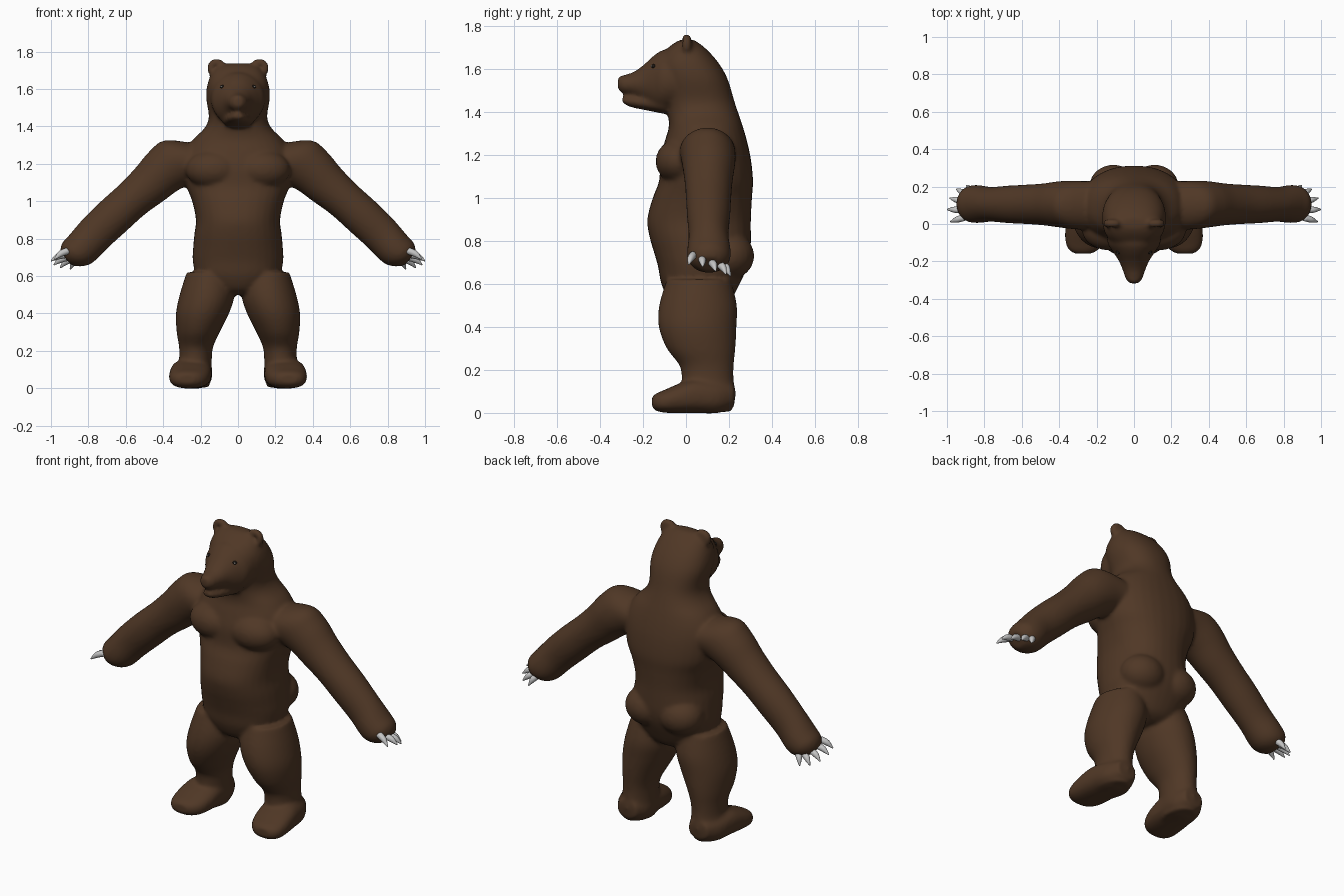
import bpy, bmesh, math
from mathutils import Vector, Matrix
from mathutils.bvhtree import BVHTree

cube = bpy.data.objects.get("Cube")
if cube:
    bpy.data.objects.remove(cube, do_unlink=True)

X, Y, Z = Vector((1, 0, 0)), Vector((0, 1, 0)), Vector((0, 0, 1))


def material(name, rgb, rough):
    m = bpy.data.materials.new(name)
    m.use_nodes = True
    m.diffuse_color = (*rgb, 1)
    node = m.node_tree.nodes["Principled BSDF"]
    node.inputs["Base Color"].default_value = (*rgb, 1)
    node.inputs["Roughness"].default_value = rough
    return m


fur = material("brown fur", (0.08, 0.039, 0.019), 0.8)
horn = material("claw grey", (0.55, 0.55, 0.55), 0.5)
dark = material("eye black", (0.012, 0.009, 0.007), 0.4)
pale = material("eye white", (0.6, 0.57, 0.52), 0.5)


def spline(rows, steps):
    """Catmull-Rom interpolation between rows of numbers."""
    out = []
    for i in range(len(rows) - 1):
        a, b, c, d = (rows[max(0, min(len(rows) - 1, i + k))] for k in (-1, 0, 1, 2))
        for s in range(steps):
            t = s / steps
            out.append([q + t * (r - p) / 2 + t * t * (p - 2.5 * q + 2 * r - w / 2)
                        + t ** 3 * (1.5 * (q - r) + (w - p) / 2)
                        for p, q, r, w in zip(a, b, c, d)])
    return out + [list(rows[-1])]


def loft(bm, rows, u, v, side=1, power=2.0, seg=32, steps=4):
    """Rows are x, y, z, radius along u, radius along v."""
    rings = []
    for x, y, z, ru, rv in spline(rows, steps):
        ring = []
        for k in range(seg):
            a = math.tau * k / seg
            c, s = math.cos(a), math.sin(a)
            p = (Vector((x, y, z)) + u * ru * math.copysign(abs(c) ** (2 / power), c)
                 + v * rv * math.copysign(abs(s) ** (2 / power), s))
            p.x *= side
            ring.append(bm.verts.new(p))
        rings.append(ring)
    faces = [bm.faces.new(rings[0]), bm.faces.new(rings[-1])]
    for r, q in zip(rings, rings[1:]):
        for k in range(seg):
            n = (k + 1) % seg
            faces.append(bm.faces.new((r[k], r[n], q[n], q[k])))
    bmesh.ops.recalc_face_normals(bm, faces=faces)


def ball(bm, pos, size, seg=24):
    bmesh.ops.create_uvsphere(bm, u_segments=seg, v_segments=seg // 2, radius=1,
                              matrix=Matrix.Translation(pos) @ Matrix.Diagonal((*size, 1)))


def finish(bm, name, mat):
    me = bpy.data.meshes.new(name)
    bm.to_mesh(me)
    bm.free()
    me.materials.append(mat)
    me.polygons.foreach_set("use_smooth", [True] * len(me.polygons))
    ob = bpy.data.objects.new(name, me)
    bpy.context.scene.collection.objects.link(ob)
    return ob


bm = bmesh.new()

# Torso, neck and skull: height, half width, front, back
trunk = [(.50, .08, -.03, .16), (.53, .15, -.08, .21), (.60, .22, -.115, .25),
         (.68, .242, -.13, .285), (.75, .24, -.15, .30), (.82, .234, -.17, .302),
         (.90, .225, -.18, .302), (1.0, .245, -.155, .307), (1.08, .275, -.125, .312),
         (1.18, .29, -.12, .302), (1.26, .28, -.10, .285), (1.33, .24, -.08, .265),
         (1.39, .18, -.085, .245), (1.45, .156, -.10, .225), (1.55, .17, -.12, .195),
         (1.62, .165, -.13, .157), (1.68, .142, -.10, .107), (1.72, .105, -.055, .06),
         (1.737, .05, -.02, .03)]
loft(bm, [(0, (f + b) / 2, z, w, (b - f) / 2) for z, w, f, b in trunk], X, Y, power=2.25)

# Muzzle, lower jaw and nose
loft(bm, [(0, 0, 1.56, .15, .14), (0, -.1, 1.545, .142, .145), (0, -.15, 1.535, .112, .127),
          (0, -.2, 1.532, .08, .084), (0, -.25, 1.53, .06, .053),
          (0, -.295, 1.528, .044, .042), (0, -.318, 1.53, .024, .024)], X, Z)
loft(bm, [(0, -.1, 1.43, .09, .04), (0, -.2, 1.442, .066, .032),
          (0, -.26, 1.448, .047, .025), (0, -.297, 1.455, .024, .013)], X, Z)
ball(bm, (0, -.298, 1.545), (.034, .021, .026))

across = Vector((.66, 0, .75))
for s in (1, -1):
    # Arm with paw
    loft(bm, [(.1, .1, 1.19, .15, .13), (.285, .1, 1.213, .152, .13), (.385, .105, 1.17, .132, .125),
              (.475, .105, 1.088, .116, .113), (.565, .105, 1.01, .105, .106),
              (.665, .105, .92, .105, .101), (.765, .105, .825, .102, .093),
              (.84, .107, .745, .097, .102), (.888, .107, .713, .082, .092),
              (.92, .107, .692, .048, .055)], across, Y, side=s)
    # Leg: height, centre, half width, front, back
    leg = [(.62, .15, .125, -.09, .21), (.50, .165, .147, -.125, .237), (.40, .19, .142, -.127, .235),
           (.30, .213, .115, -.09, .23), (.22, .224, .091, -.03, .222), (.15, .228, .088, -.02, .222),
           (.08, .235, .095, -.02, .232), (.005, .235, .08, -.01, .21)]
    loft(bm, [(c, (f + b) / 2, z, w, (b - f) / 2) for z, c, w, f, b in leg], X, Y, side=s)
    # Foot
    loft(bm, [(.235, .225, .08, .06, .05), (.24, .15, .073, .1, .073), (.25, .05, .079, .11, .08),
              (.256, -.03, .068, .112, .069), (.264, -.1, .054, .102, .053),
              (.27, -.14, .05, .077, .04), (.272, -.158, .05, .045, .024)],
         X, Z, side=s, power=2.5)
    # Chest and rump swellings
    ball(bm, (s * .13, -.03, 1.17), (.15, .112, .105))
    ball(bm, (s * .11, .2, .73), (.13, .118, .11))
    # Ear rim and its hollow back
    rim = [(.115 + .034 * math.cos(a), .002, 1.712 + .034 * math.sin(a))
           for a in (math.tau * k / 14 for k in range(14))]
    for p in rim:
        ball(bm, (s * p[0], p[1], p[2]), (.019, .023, .019), 12)
    ball(bm, (s * .115, .012, 1.712), (.038, .016, .038))

# Fuse everything into one smooth skin
body = finish(bm, "body", fur)
mod = body.modifiers.new("fuse", 'REMESH')
mod.mode = 'VOXEL'
mod.voxel_size = .0105
mod.use_smooth_shade = True
mod = body.modifiers.new("soften", 'SMOOTH')
mod.factor = .5
mod.iterations = 9
dg = bpy.context.evaluated_depsgraph_get()
skin = bpy.data.meshes.new_from_object(body.evaluated_get(dg))
body.modifiers.clear()
body.data = skin
skin.materials.clear()
skin.materials.append(fur)
skin.polygons.foreach_set("use_smooth", [True] * len(skin.polygons))
tree = BVHTree.FromPolygons([v.co for v in skin.vertices], [p.vertices for p in skin.polygons])

# Claws: base and tip
claws = [((.91, .035, .735), (.982, .012, .69)), ((.92, .075, .715), (1.0, .078, .681)),
         ((.912, .12, .70), (.985, .138, .66)), ((.892, .158, .69), (.95, .186, .645)),
         ((.865, .172, .69), (.897, .207, .637))]
for s, word in ((1, "left"), (-1, "right")):
    bm = bmesh.new()
    for a, b in claws:
        a, b = Vector(a), Vector(b)
        d = (b - a).normalized()
        u = d.cross(Z).normalized()
        v = u.cross(d)
        mid = a.lerp(b, .55) + Z * .008
        loft(bm, [(*a, .019, .019), (*mid, .0155, .0165), (*b, .003, .003)],
             u, v, side=s, seg=12)
    finish(bm, word + "_claws", horn)

    # Eye set into the face, with a pale outer corner
    hit = tree.ray_cast(Vector((s * .083, -1, 1.612)), Y)[0]
    if hit:
        bm = bmesh.new()
        ball(bm, hit + Y * .005, (.014, .011, .010), 16)
        finish(bm, word + "_eye", dark)
        bm = bmesh.new()
        ball(bm, hit + Vector((s * .006, -.003, .001)), (.005, .005, .004), 12)
        finish(bm, word + "_eye_corner", pale)
